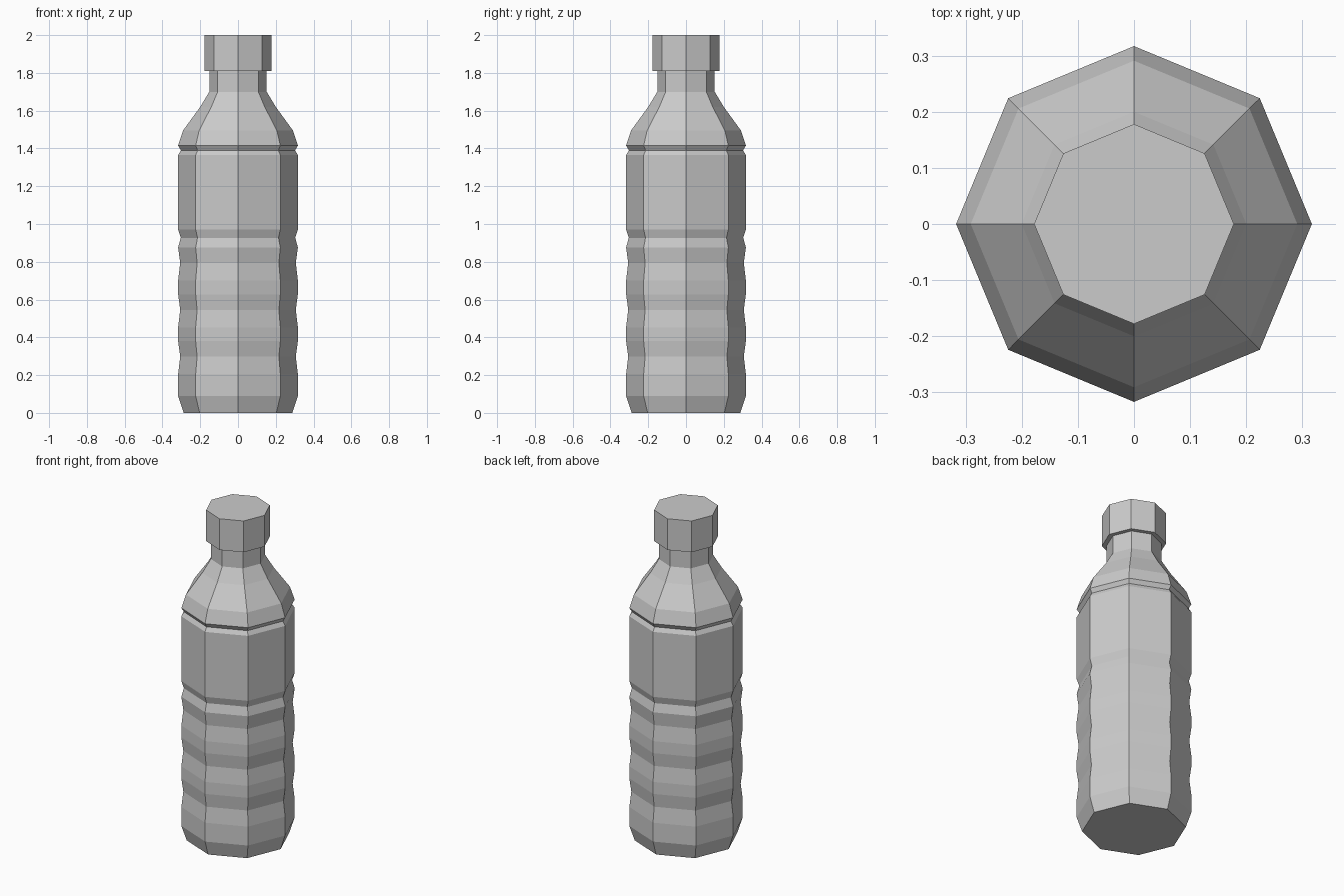
import bpy, bmesh, math

if "Cube" in bpy.data.objects:
    bpy.data.objects.remove(bpy.data.objects["Cube"])

SIDES = 8


def lathe(name, profile, cap_bottom=False, cap_top=False):
    """Revolve (radius, height) points into a faceted eight-sided shell."""
    bm = bmesh.new()
    rings = []
    for r, z in profile:
        rings.append([bm.verts.new((r * math.cos(2 * math.pi * i / SIDES),
                                    r * math.sin(2 * math.pi * i / SIDES), z))
                      for i in range(SIDES)])
    for low, high in zip(rings, rings[1:]):
        for i in range(SIDES):
            j = (i + 1) % SIDES
            bm.faces.new((low[i], low[j], high[j], high[i]))
    if cap_bottom:
        bm.faces.new(rings[0][::-1])
    if cap_top:
        bm.faces.new(rings[-1])
    mesh = bpy.data.meshes.new(name)
    bm.to_mesh(mesh)
    bm.free()
    obj = bpy.data.objects.new(name, mesh)
    bpy.context.collection.objects.link(obj)
    return obj


R = 0.317

# Base chamfer
profile = [(0.287, 0), (R, 0.09)]

# Three shallow grip ribs
for i in range(3):
    z = 0.205 + 0.248 * i
    profile += [(R, z), (0.306, z + 0.093), (R, z + 0.175)]

# Narrow waist groove, label panel and upper groove
profile += [(0.303, 0.927), (R, 0.97), (R, 1.365), (0.302, 1.39), (R, 1.415)]

# Shoulder and neck
profile += [(0.291, 1.495), (0.2, 1.62), (0.152, 1.70), (0.152, 1.81)]
lathe("bottle_body", profile, cap_bottom=True)

# Screw cap with underside lip
lathe("bottle_cap", [(0.152, 1.81), (0.178, 1.81), (0.178, 2.0)], cap_top=True)
